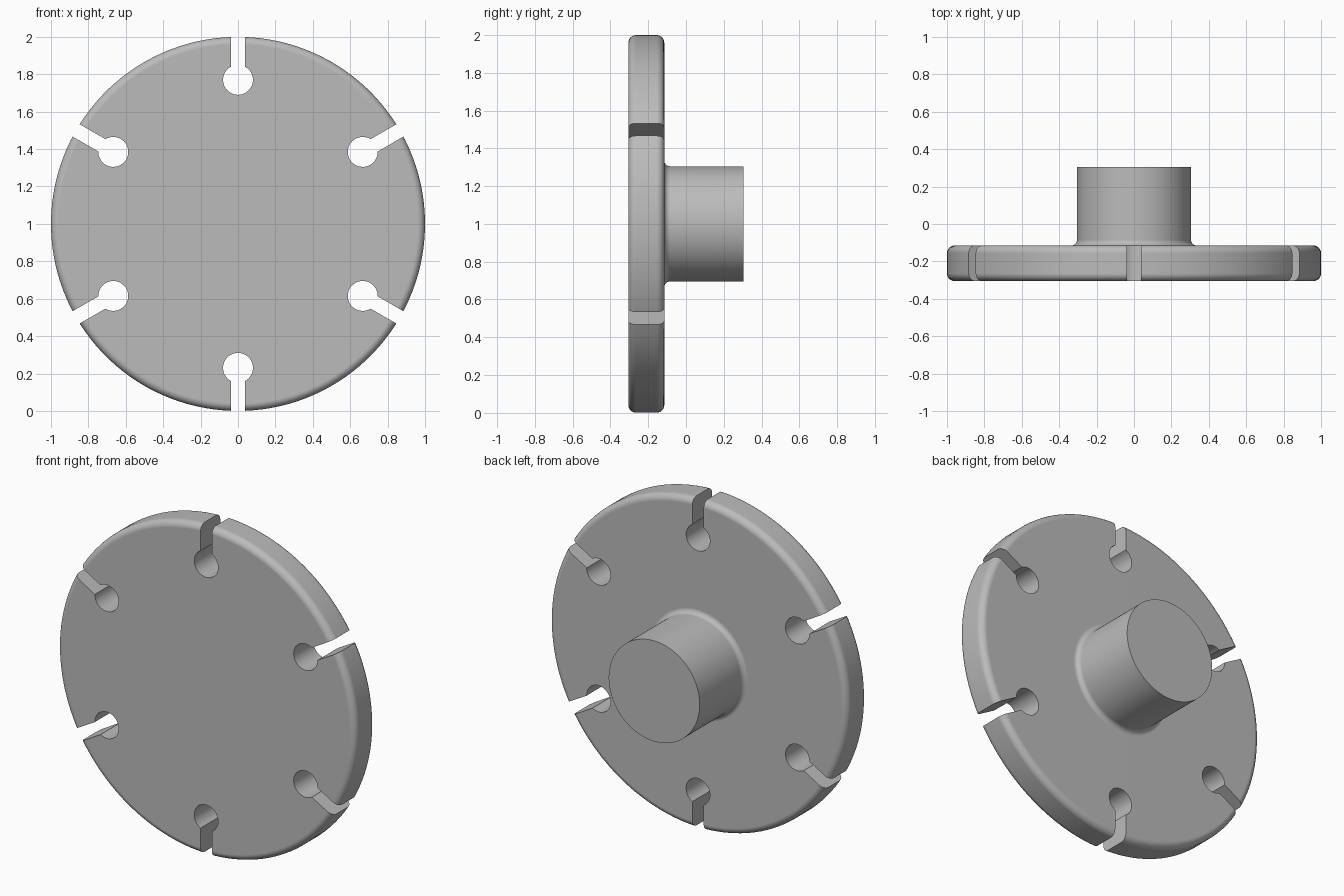
import bpy, bmesh
from math import sin, cos, pi, asin
from mathutils import Matrix, Vector

cube = bpy.data.objects.get("Cube")
if cube:
    bpy.data.objects.remove(cube, do_unlink=True)

FRONT, BACK, HUB_END = -0.305, -0.115, 0.305
ROUND, FILLET, HUB_R = 0.04, 0.03, 0.305
HOLE_AT, HOLE_R, SLOT = 0.77, 0.08, 0.038
CENTRE = Vector((0, 0, 1))

grey = bpy.data.materials.new("plain grey")
grey.use_nodes = True
colour = (0.5, 0.5, 0.5, 1)
grey.diffuse_color = colour
grey.node_tree.nodes["Principled BSDF"].inputs["Base Color"].default_value = colour


def arc(r, y, radius, start, end, steps=6):
    """Points (radius from axis, y) along a circular arc."""
    angles = [start + (end - start) * i / steps for i in range(steps + 1)]
    return [(r + radius * cos(a), y + radius * sin(a)) for a in angles]


def finish(name, bm):
    bmesh.ops.recalc_face_normals(bm, faces=bm.faces)
    mesh = bpy.data.meshes.new(name)
    bm.to_mesh(mesh)
    bm.free()
    obj = bpy.data.objects.new(name, mesh)
    bpy.context.collection.objects.link(obj)
    return obj


# Flange and hub: one profile turned around the y axis
profile = arc(1 - ROUND, FRONT + ROUND, ROUND, -pi / 2, 0)
profile += arc(1 - ROUND, BACK - ROUND, ROUND, 0, pi / 2)
profile += arc(HUB_R + FILLET, BACK + FILLET, FILLET, -pi / 2, -pi)
profile.append((HUB_R, HUB_END))

bm = bmesh.new()
SEGMENTS = 128
rings = []
for r, y in profile:
    angles = [2 * pi * (i + 0.5) / SEGMENTS for i in range(SEGMENTS)]
    rings.append([bm.verts.new(CENTRE + Vector((r * cos(a), y, r * sin(a)))) for a in angles])
for low, high in zip(rings, rings[1:]):
    for i in range(SEGMENTS):
        j = (i + 1) % SEGMENTS
        bm.faces.new((low[i], low[j], high[j], high[i]))
bm.faces.new(rings[0])
bm.faces.new(rings[-1])
flange = finish("slotted_flange_with_hub", bm)
flange.data.materials.append(grey)

# Six keyhole cutters: round hole with a slot out to the rim
half = asin(SLOT / HOLE_R)
outline = arc(HOLE_AT, 0, HOLE_R, half, 2 * pi - half, 32)
outline += [(1.2, -SLOT), (1.2, SLOT)]
bm = bmesh.new()
for k in range(6):
    turn = Matrix.Translation(CENTRE) @ Matrix.Rotation(pi / 2 + k * pi / 3, 4, 'Y')
    face = bm.faces.new([bm.verts.new(turn @ Vector((u, FRONT - 0.1, v))) for u, v in outline])
    made = bmesh.ops.extrude_face_region(bm, geom=[face])["geom"]
    moved = [g for g in made if isinstance(g, bmesh.types.BMVert)]
    bmesh.ops.translate(bm, verts=moved, vec=(0, BACK - FRONT + 0.2, 0))
cutter = finish("keyhole_cutter", bm)
cutter.data.materials.append(grey)

# Cut the keyholes, then smooth the curved surfaces
bpy.ops.object.select_all(action='DESELECT')
bpy.context.view_layer.objects.active = flange
flange.select_set(True)
cut = flange.modifiers.new("keyholes", 'BOOLEAN')
cut.operation, cut.solver, cut.object = 'DIFFERENCE', 'EXACT', cutter
bpy.ops.object.modifier_apply(modifier=cut.name)
bpy.data.objects.remove(cutter, do_unlink=True)
bpy.ops.object.shade_smooth_by_angle(angle=pi / 6)
weighted = flange.modifiers.new("flat_face_normals", 'WEIGHTED_NORMAL')
weighted.keep_sharp = True
